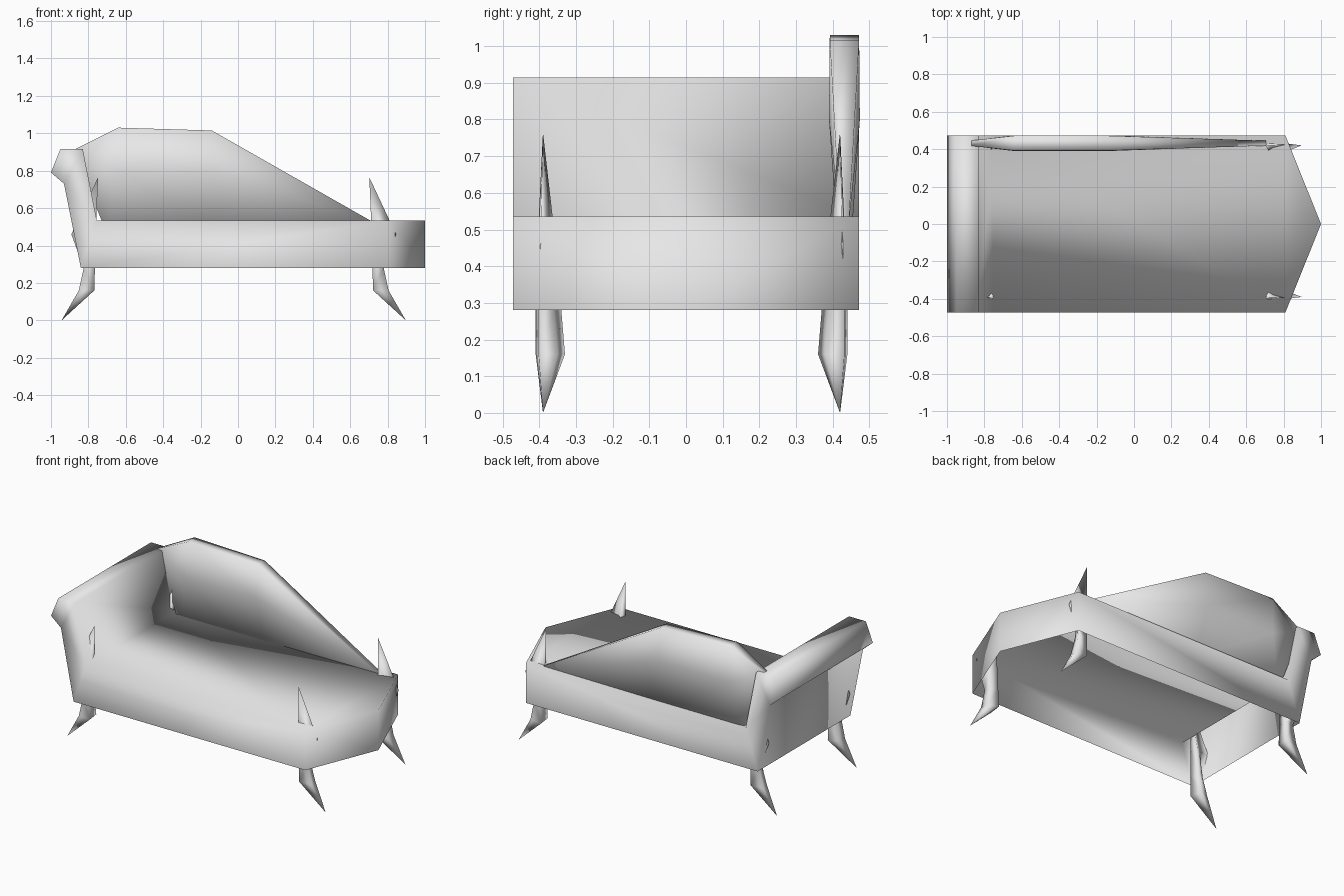
import bpy
import bmesh

cube = bpy.data.objects.get("Cube")
if cube:
    bpy.data.objects.remove(cube, do_unlink=True)

grey = bpy.data.materials.new("plain_grey")
grey.use_nodes = True
grey.diffuse_color = (0.8, 0.8, 0.8, 1)
grey.node_tree.nodes["Principled BSDF"].inputs["Base Color"].default_value = (0.8, 0.8, 0.8, 1)


def finish(bm, name):
    """Turn a bmesh into a smooth shaded object."""
    bmesh.ops.recalc_face_normals(bm, faces=bm.faces)
    for face in bm.faces:
        face.smooth = True
    mesh = bpy.data.meshes.new(name)
    bm.to_mesh(mesh)
    bm.free()
    mesh.materials.append(grey)
    obj = bpy.data.objects.new(name, mesh)
    bpy.context.scene.collection.objects.link(obj)
    return obj


# Seat and rolled headrest: a side profile spanned across the width, open below
LOW, SEAT, HALF = 0.28, 0.535, 0.472
profile = [(-0.84, LOW), (-0.93, 0.73), (-1.0, 0.79), (-0.95, 0.915),
           (-0.83, 0.915), (-0.755, SEAT), (0.81, SEAT), (0.81, LOW)]
bm = bmesh.new()
front, back = [[bm.verts.new((x, y, z)) for x, z in profile] for y in (-HALF, HALF)]
tip_top = bm.verts.new((1, 0, SEAT))
tip_low = bm.verts.new((1, 0, LOW))
for i in range(5):
    bm.faces.new((front[i], front[i + 1], back[i + 1], back[i]))
bm.faces.new((front[5], front[6], tip_top, back[6], back[5]))
for side in (front, back):
    bm.faces.new((side[6], side[7], tip_low, tip_top))
    bm.faces.new((side[0], side[5], side[6], side[7]))
    bm.faces.new((side[0], side[1], side[5]))
    bm.faces.new((side[1], side[4], side[5]))
    bm.faces.new(side[1:5])
finish(bm, "seat_and_headrest")

# Backrest: a thin padded panel, (x, z, half thickness)
MID = 0.432
outline = [(-0.88, 0.91, 0.013), (-0.64, 1.03, 0.04), (-0.14, 1.015, 0.04),
           (0.74, 0.515, 0.012), (-0.1, 0.46, 0.018), (-0.7, 0.46, 0.018)]
inner = [(-0.64, 0.8, 0.042), (-0.14, 0.8, 0.042)]
bm = bmesh.new()
sides = []
for s in (-1, 1):
    a, b, c, d, e, f, m, n = [bm.verts.new((x, MID + s * t, z)) for x, z, t in outline + inner]
    for face in ((a, b, m, f), (b, c, n, m), (m, n, e, f), (c, d, n), (n, d, e)):
        bm.faces.new(face)
    sides.append((a, b, c, d, e, f))
for i in range(6):
    j = (i + 1) % 6
    bm.faces.new((sides[0][i], sides[0][j], sides[1][j], sides[1][i]))
finish(bm, "backrest")

# Legs: pointed foot, bent ankle, outward hip, and a spike through the seat
# each ring is (z, inner x, outer x, inner y, outer y)
rings = [(0.16, 0.745, 0.828, 0.345, 0.425),
         (0.28, 0.742, 0.802, 0.355, 0.425),
         (0.46, 0.738, 0.79, 0.37, 0.42)]


def leg(name, sx, sy):
    bm = bmesh.new()

    def vert(x, y, z):
        return bm.verts.new((sx * x - 0.023, sy * y + 0.015, z))

    foot = vert(0.92, 0.405, 0)
    spike = vert(0.725, 0.405, 0.765)
    loops = [[vert(x0, y1, z), vert(x1, y1 - 0.008, z), vert(x1 - 0.01, y0 + 0.02, z),
              vert(x0 + 0.01, y0, z)] for z, x0, x1, y0, y1 in rings]
    loops[-1][1].co.x = sx * 0.868 - 0.023
    for i in range(4):
        j = (i + 1) % 4
        bm.faces.new((foot, loops[0][i], loops[0][j]))
        bm.faces.new((spike, loops[-1][i], loops[-1][j]))
        for lower, upper in zip(loops, loops[1:]):
            bm.faces.new((lower[i], lower[j], upper[j], upper[i]))
    finish(bm, name)


for x_name, sx in (("left", 1), ("right", -1)):
    for y_name, sy in (("front", -1), ("back", 1)):
        leg(f"{y_name}_{x_name}_leg", sx, sy)
